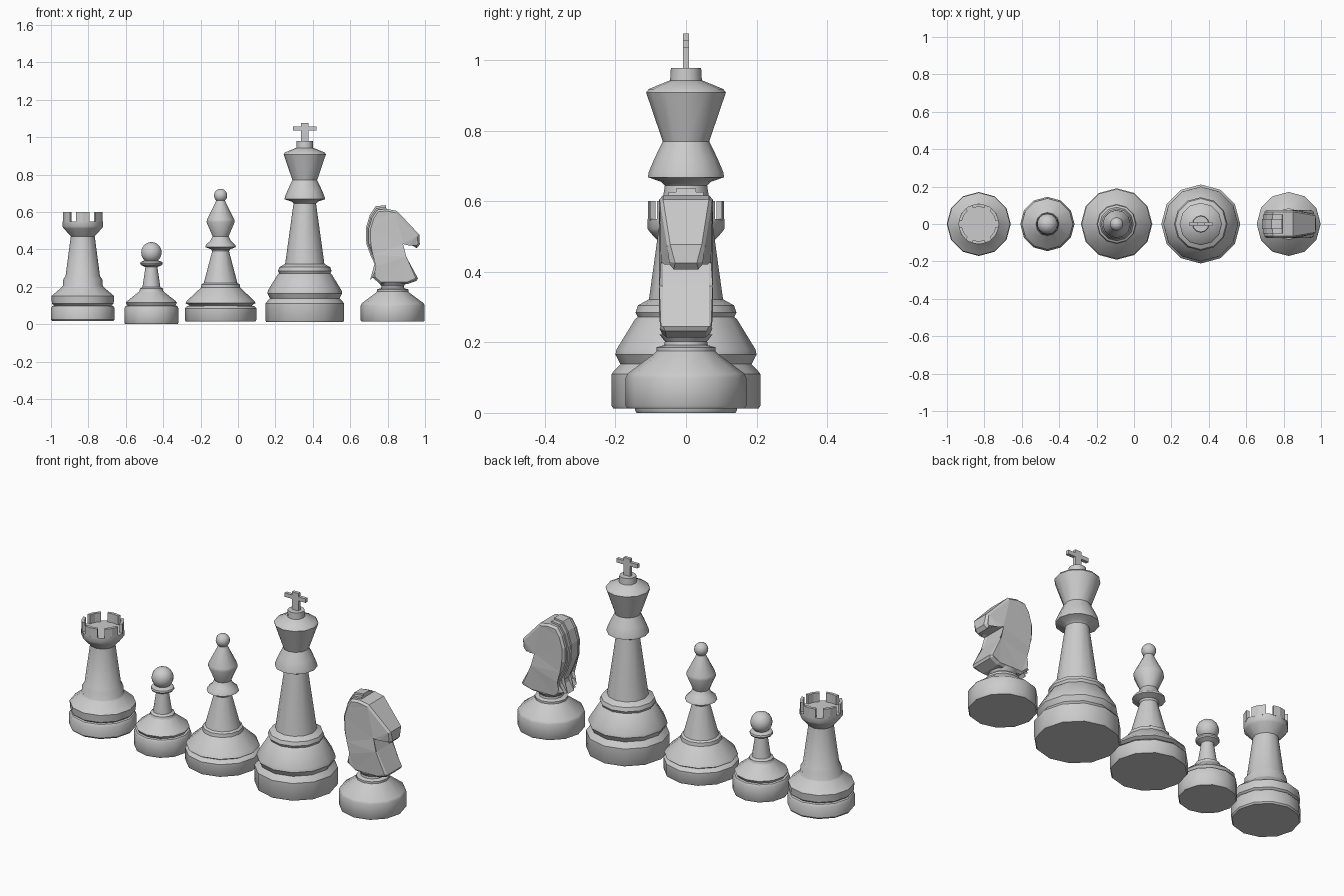
import bpy, bmesh, math
from mathutils import Vector

if "Cube" in bpy.data.objects:
    bpy.data.objects.remove(bpy.data.objects["Cube"])

SIDES = 12


def finish(bm, name, angle=None):
    bmesh.ops.recalc_face_normals(bm, faces=bm.faces)
    me = bpy.data.meshes.new(name)
    bm.to_mesh(me)
    bm.free()
    ob = bpy.data.objects.new(name, me)
    bpy.context.collection.objects.link(ob)
    if angle:
        bpy.ops.object.select_all(action='DESELECT')
        ob.select_set(True)
        bpy.context.view_layer.objects.active = ob
        bpy.ops.object.shade_smooth_by_angle(angle=math.radians(angle))
    return ob


def lathe(name, x, profile):
    """Revolve (radius, z) points around a vertical axis at x, capped both ends."""
    bm = bmesh.new()
    rings = []
    for r, z in profile:
        rings.append([bm.verts.new((x + r * math.cos(a), r * math.sin(a), z))
                      for a in (2 * math.pi * i / SIDES for i in range(SIDES))])
    for lo, hi in zip(rings, rings[1:]):
        for i in range(SIDES):
            j = (i + 1) % SIDES
            bm.faces.new((lo[i], lo[j], hi[j], hi[i]))
    bm.faces.new(rings[0])
    bm.faces.new(rings[-1])
    return finish(bm, name, 35)


def ball(name, x, z, r):
    bm = bmesh.new()
    bmesh.ops.create_uvsphere(bm, u_segments=14, v_segments=10, radius=r)
    bmesh.ops.translate(bm, verts=bm.verts, vec=(x, 0, z))
    return finish(bm, name, 40)


def box(name, centre, size):
    bm = bmesh.new()
    bmesh.ops.create_cube(bm, size=1)
    bmesh.ops.scale(bm, verts=bm.verts, vec=size)
    bmesh.ops.translate(bm, verts=bm.verts, vec=centre)
    return finish(bm, name)


def slab(name, outline, bevel=0.0):
    """Side outline of (x, z, half width) points, mirrored about y = 0."""
    bm = bmesh.new()
    a = [bm.verts.new((x, -w, z)) for x, z, w in outline]
    b = [bm.verts.new((x, w, z)) for x, z, w in outline]
    n = len(a)
    for i in range(n):
        j = (i + 1) % n
        bm.faces.new((a[i], a[j], b[j], b[i]))
    caps = [bm.faces.new(a), bm.faces.new(b)]
    if bevel:
        edges = list({e for f in caps for e in f.edges})
        bmesh.ops.bevel(bm, geom=edges, offset=bevel, segments=1, affect='EDGES')
    bmesh.ops.triangulate(bm, faces=[f for f in bm.faces if len(f.verts) > 4])
    return finish(bm, name)


# Rook: turned body and six battlements
RX = -0.83
lathe("rook_body", RX, [
    (.165, .018), (.171, .026), (.171, .085), (.163, .097), (.153, .1), (.165, .11),
    (.168, .15), (.113, .197), (.107, .205), (.104, .24), (.092, .258), (.064, .47),
    (.102, .512), (.109, .522), (.109, .55)])
for k in range(6):
    mid = math.radians(30 + 60 * k)
    bm = bmesh.new()
    cols = []
    for t in (-20, 0, 20):
        a = mid + math.radians(t)
        cols.append([bm.verts.new((RX + r * math.cos(a), r * math.sin(a), z))
                     for r, z in ((.092, .545), (.108, .545), (.108, .6), (.092, .6))])
    for p, q in zip(cols, cols[1:]):
        for i in range(4):
            j = (i + 1) % 4
            bm.faces.new((p[i], p[j], q[j], q[i]))
    bm.faces.new(cols[0])
    bm.faces.new(cols[-1])
    finish(bm, f"rook_battlement_{k + 1}")

# Pawn: turned body and ball head
lathe("pawn_body", -0.463, [
    (.14, 0), (.145, .008), (.145, .085), (.138, .097), (.128, .1), (.137, .115),
    (.128, .125), (.068, .172), (.063, .178), (.062, .19), (.048, .198), (.032, .305),
    (.056, .316), (.06, .323), (.058, .332), (.035, .342)])
ball("pawn_head", -0.463, .383, .056)

# Bishop: turned body and small finial
lathe("bishop_body", -0.093, [
    (.186, .015), (.191, .022), (.191, .085), (.18, .096), (.165, .1), (.187, .112),
    (.18, .125), (.105, .195), (.102, .213), (.09, .22), (.045, .39), (.05, .4),
    (.082, .412), (.078, .425), (.055, .445), (.043, .47), (.075, .545), (.073, .56),
    (.03, .645), (.024, .66)])
ball("bishop_finial", -0.093, .688, .036)

# King: turned body and cross
lathe("king_body", 0.357, [
    (.206, .012), (.211, .02), (.211, .11), (.205, .118), (.186, .138), (.2, .165),
    (.197, .18), (.145, .265), (.137, .272), (.143, .285), (.136, .305), (.105, .322),
    (.063, .625), (.06, .645), (.07, .655), (.108, .668), (.106, .682), (.09, .72),
    (.066, .77), (.113, .908), (.106, .918), (.045, .943), (.043, .978)])
box("king_cross_upright", (.357, 0, 1.025), (.04, .018, .1))
box("king_cross_bar", (.357, 0, 1.046), (.128, .018, .022))

# Knight: turned foot
lathe("knight_foot", 0.827, [
    (.166, .013), (.171, .02), (.171, .1), (.165, .112), (.09, .168), (.084, .175),
    (.084, .186), (.062, .192), (.06, .203), (.075, .222)])

# Knight: back curve shared by the neck and the stepped mane
back = [(.706, .235), (.732, .262), (.74, .3), (.71, .365), (.686, .43),
        (.684, .515), (.705, .585), (.735, .63), (.79, .636)]
CENTRE = Vector((.83, .42))


def inset(points, f):
    return [tuple(Vector(p).lerp(CENTRE, f)) for p in points]


W = .076
front = [(.85, .605, W), (.97, .478, .056), (.972, .425, .042), (.955, .407, .046),
         (.915, .43, .056), (.865, .445, W), (.9, .36, W), (.962, .245, W),
         (.955, .232, .07), (.905, .214, .066), (.76, .214, .066)]
slab("knight_head_and_neck", [(x, z, W) for x, z in inset(back, .09)] + front, .011)
for name, f, w in (("mane_outer", .045, .05), ("mane_ridge", 0, .028)):
    rim = inset(back, f) + inset(back, .3)[::-1]
    slab("knight_" + name, [(x, z, w) for x, z in rim])
